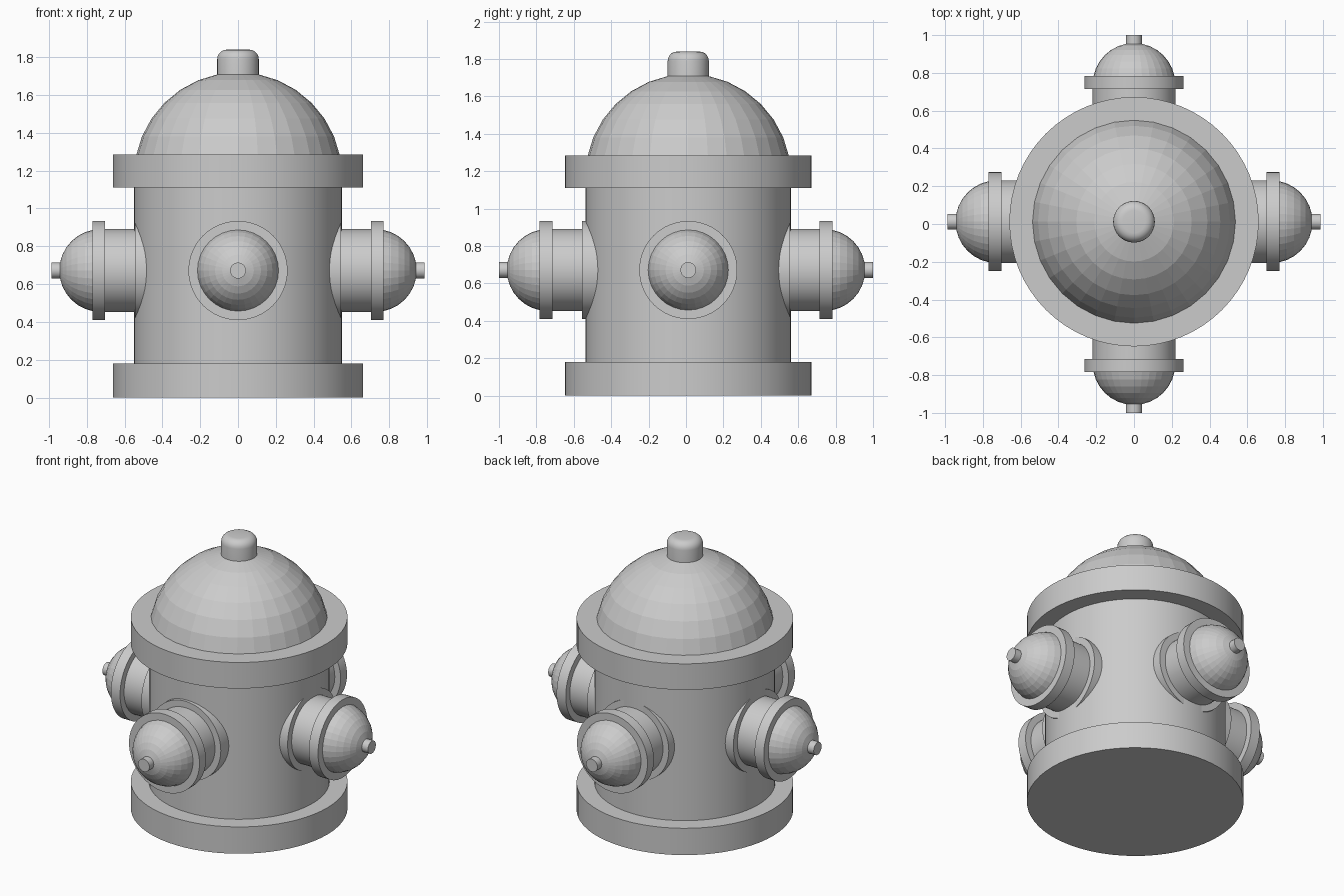
import bpy, bmesh
from math import pi, radians
from mathutils import Matrix, Vector

if "Cube" in bpy.data.objects:
    bpy.data.objects.remove(bpy.data.objects["Cube"])

CY = 0.012      # body axis sits slightly behind the centre
NZ = 0.672      # nozzle axis height


def add_object(name, bm, matrix, smooth):
    bmesh.ops.transform(bm, matrix=matrix, verts=bm.verts)
    mesh = bpy.data.meshes.new(name)
    bm.to_mesh(mesh)
    bm.free()
    obj = bpy.data.objects.new(name, mesh)
    bpy.context.collection.objects.link(obj)
    if smooth:
        bpy.ops.object.select_all(action='DESELECT')
        obj.select_set(True)
        bpy.context.view_layer.objects.active = obj
        bpy.ops.object.shade_smooth_by_angle(angle=radians(40))
    return obj


def cylinder(name, matrix, radius, z0, z1, sides=64, round_top=0.0):
    bm = bmesh.new()
    bmesh.ops.create_cone(bm, cap_ends=True, segments=sides, radius1=radius,
                          radius2=radius, depth=z1 - z0,
                          matrix=Matrix.Translation((0, 0, (z0 + z1) / 2)))
    if round_top:
        top = max(v.co.z for v in bm.verts) - 1e-4
        rim = [e for e in bm.edges if all(v.co.z > top for v in e.verts)]
        bmesh.ops.bevel(bm, geom=rim, offset=round_top, segments=5,
                        profile=0.5, affect='EDGES')
    return add_object(name, bm, matrix, True)


def dome(name, matrix, radius, z):
    # Faceted upper half of a sphere
    bm = bmesh.new()
    bmesh.ops.create_uvsphere(bm, u_segments=32, v_segments=16, radius=radius)
    low = [v for v in bm.verts if v.co.z < -1e-4]
    bmesh.ops.delete(bm, geom=low, context='VERTS')
    return add_object(name, bm, matrix @ Matrix.Translation((0, 0, z)), False)


# Main barrel, flanges, bonnet and top knob
axis = Matrix.Translation((0, CY, 0))
cylinder("base_flange", axis, 0.66, 0.0, 0.18)
cylinder("barrel", axis, 0.55, 0.1, 1.2)
cylinder("top_flange", axis, 0.66, 1.11, 1.285)
dome("bonnet", axis, 0.55, 1.17)
cylinder("top_knob", axis, 0.11, 1.66, 1.84, round_top=0.05)

# Four nozzles: wall collar, pipe, cap flange, cap dome and bolt
for side, direction, tip in (("right", (1, 0, 0), 0.987),
                             ("left", (-1, 0, 0), 0.987),
                             ("front", (0, -1, 0), 1.0),
                             ("back", (0, 1, 0), 1.0)):
    d = Vector(direction)
    origin = (0, CY if d.x else 0, NZ)
    m = Matrix.Translation(origin) @ d.to_track_quat('Z', 'Y').to_matrix().to_4x4()
    cylinder(side + "_collar", m, 0.262, tip - 0.54, tip - 0.443)
    cylinder(side + "_pipe", m, 0.219, tip - 0.54, tip - 0.25)
    cylinder(side + "_cap_flange", m, 0.262, tip - 0.285, tip - 0.217)
    dome(side + "_cap", m, 0.219, tip - 0.261)
    cylinder(side + "_bolt", m, 0.042, tip - 0.1, tip, sides=32)
